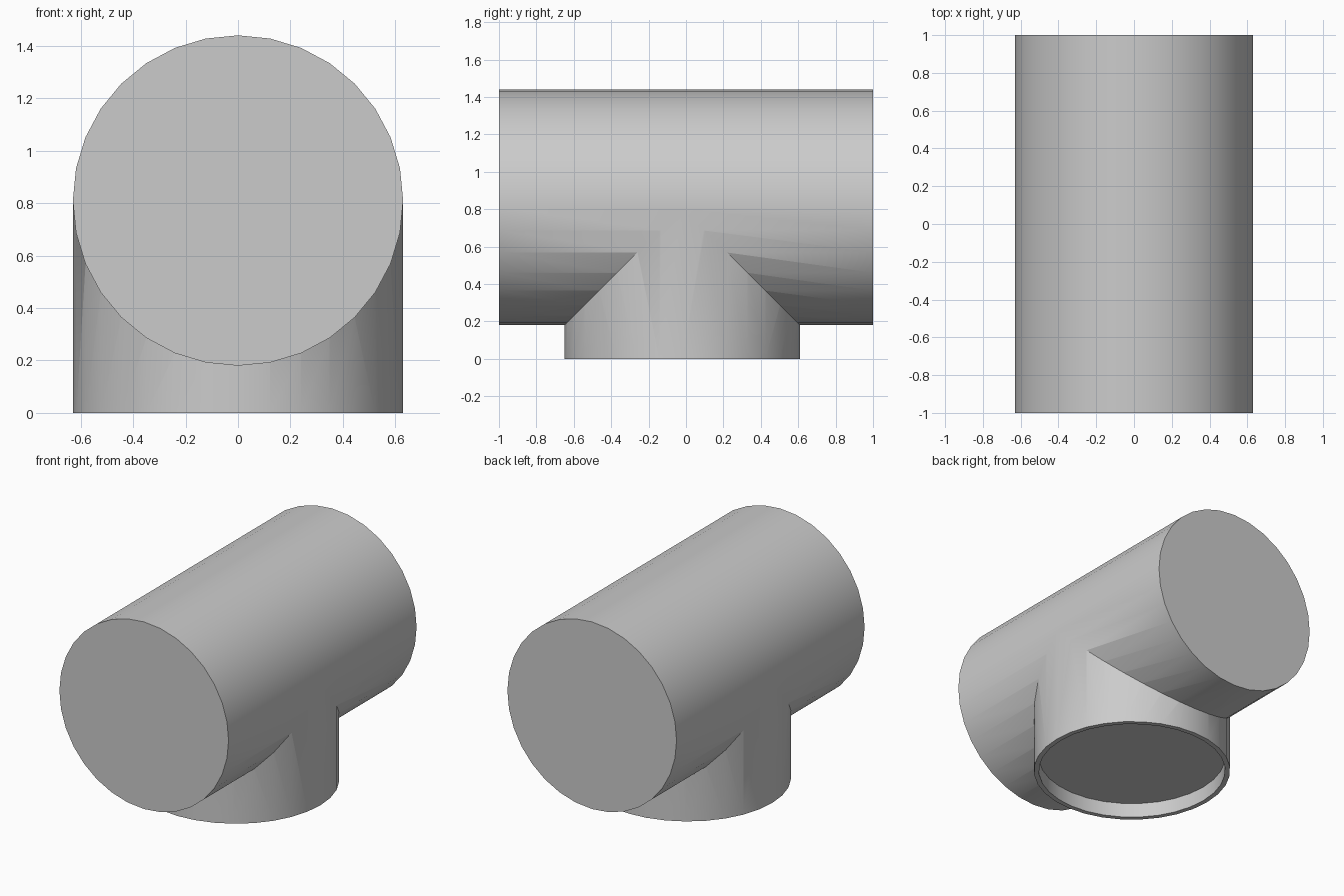
import bpy
import math
from mathutils import Matrix

RADIUS = 0.63
AXIS_Z = 0.81
SIDES = 32
BRANCH_Y = -0.02

cube = bpy.data.objects.get("Cube")
if cube:
    bpy.data.objects.remove(cube, do_unlink=True)

grey = bpy.data.materials.new("plain grey")
grey.use_nodes = True
colour = (0.6, 0.6, 0.6, 1)
grey.diffuse_color = colour
grey.node_tree.nodes["Principled BSDF"].inputs["Base Color"].default_value = colour


def cylinder(name, radius, length, location, rotation=(0, 0, 0)):
    bpy.ops.mesh.primitive_cylinder_add(
        vertices=SIDES, radius=radius, depth=length,
        location=location, rotation=rotation)
    obj = bpy.context.object
    obj.name = name
    obj.data.materials.append(grey)
    return obj


def combine(target, tool, operation):
    bpy.context.view_layer.objects.active = target
    mod = target.modifiers.new(operation.title(), "BOOLEAN")
    mod.operation = operation
    mod.solver = "EXACT"
    mod.object = tool
    bpy.ops.object.modifier_apply(modifier=mod.name)
    bpy.data.objects.remove(tool, do_unlink=True)


# Horizontal run with closed ends
pipe = cylinder("tee_pipe", RADIUS, 2, (0, 0, AXIS_Z), (math.pi / 2, 0, 0))

# Downward branch, a hair slimmer so the walls never coincide
branch = cylinder("branch", RADIUS - 0.001, AXIS_Z, (0, BRANCH_Y, AXIS_Z / 2))
combine(pipe, branch, "UNION")

# Shallow socket in the foot of the branch
socket = cylinder("socket_cutter", 0.597, 0.2, (0, BRANCH_Y, 0))
combine(pipe, socket, "DIFFERENCE")

bpy.ops.object.select_all(action="DESELECT")
pipe.select_set(True)
bpy.context.view_layer.objects.active = pipe
bpy.ops.object.shade_smooth_by_angle(angle=math.radians(30))
